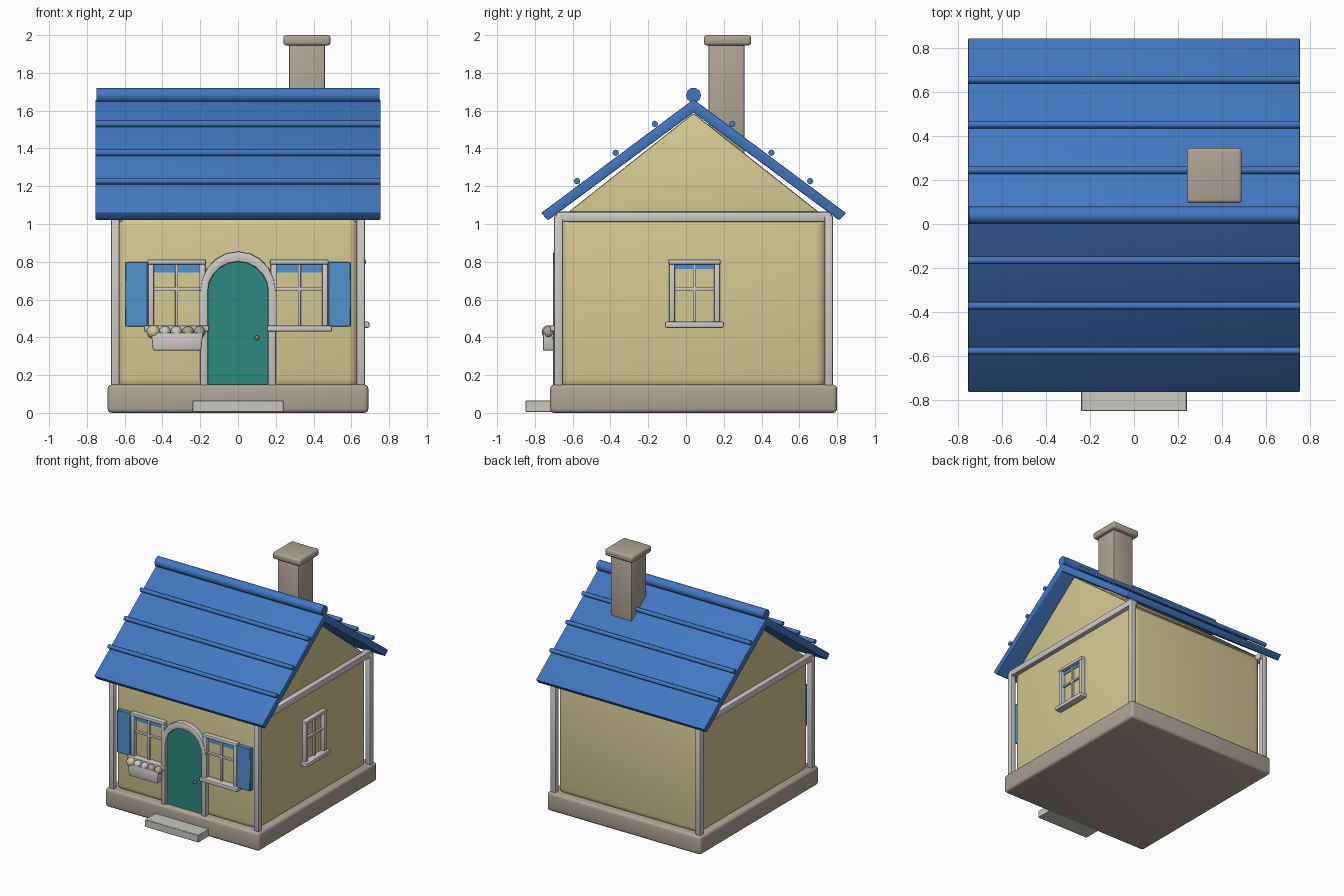
import bpy, bmesh, math
from mathutils import Vector, Matrix

if "Cube" in bpy.data.objects:
    bpy.data.objects.remove(bpy.data.objects["Cube"], do_unlink=True)


def material(name, r, g, b):
    m = bpy.data.materials.new(name)
    m.use_nodes = True
    m.diffuse_color = (r, g, b, 1)
    bsdf = m.node_tree.nodes["Principled BSDF"]
    bsdf.inputs["Base Color"].default_value = (r, g, b, 1)
    bsdf.inputs["Roughness"].default_value = 0.7
    return m


roof_blue = material("roof blue", 0.055, 0.185, 0.54)
cream = material("cream plaster", 0.66, 0.58, 0.29)
teal = material("door teal", 0.025, 0.25, 0.21)
white = material("white trim", 0.62, 0.60, 0.58)
stone = material("warm stone", 0.42, 0.37, 0.30)
pale = material("pale step stone", 0.58, 0.58, 0.53)
sky = material("shutter blue", 0.08, 0.29, 0.62)
bronze = material("bronze", 0.35, 0.20, 0.14)


def finish(name, bm, mat, bevel=0.0, segments=2, angle=40):
    if bevel:
        edges = [e for e in bm.edges if e.calc_face_angle(0) > math.radians(25)]
        bmesh.ops.bevel(bm, geom=edges, offset=bevel, segments=segments,
                        profile=0.5, affect='EDGES', clamp_overlap=True)
    bmesh.ops.recalc_face_normals(bm, faces=bm.faces)
    me = bpy.data.meshes.new(name)
    bm.to_mesh(me)
    bm.free()
    for p in me.polygons:
        p.use_smooth = True
    me.set_sharp_from_angle(angle=math.radians(angle))
    me.materials.append(mat)
    ob = bpy.data.objects.new(name, me)
    bpy.context.collection.objects.link(ob)
    return ob


def box(name, lo, hi, mat, bevel=0.0, segments=2):
    """Box between two opposite corners."""
    lo, hi = Vector(lo), Vector(hi)
    bm = bmesh.new()
    bmesh.ops.create_cube(bm, size=1)
    size = hi - lo
    size = Vector([abs(c) for c in size])
    bmesh.ops.scale(bm, vec=size, verts=bm.verts)
    bmesh.ops.translate(bm, vec=(lo + hi) / 2, verts=bm.verts)
    return finish(name, bm, mat, bevel, segments)


def prism(name, points, place, depth, mat, bevel=0.0):
    """Extrude an outline; place maps (u, v) to a 3D point."""
    bm = bmesh.new()
    face = bm.faces.new([bm.verts.new(place(u, v)) for u, v in points])
    out = bmesh.ops.extrude_face_region(bm, geom=[face])
    verts = [g for g in out["geom"] if isinstance(g, bmesh.types.BMVert)]
    bmesh.ops.translate(bm, vec=depth, verts=verts)
    return finish(name, bm, mat, bevel)


def rod(name, y, z, radius, half, sides, mat):
    """Cylinder lying along x."""
    bm = bmesh.new()
    bmesh.ops.create_cone(bm, cap_ends=True, segments=sides, radius1=radius, radius2=radius,
                          depth=2 * half, matrix=Matrix.Translation((0, y, z))
                          @ Matrix.Rotation(math.pi / 2, 4, 'Y'))
    return finish(name, bm, mat, angle=50)


def ball(name, centre, radius, mat):
    bm = bmesh.new()
    bmesh.ops.create_uvsphere(bm, u_segments=12, v_segments=8, radius=radius,
                              matrix=Matrix.Translation(centre))
    return finish(name, bm, mat, angle=60)


MID = 0.04               # depth of the ridge line
WALL_X, WALL_F, WALL_B = 0.64, -0.665, 0.745

# Foundation, step and walls
box("foundation", (-0.69, -0.72, 0), (0.69, 0.80, 0.15), stone, 0.022, 3)
box("front_step", (-0.24, -0.85, 0.005), (0.24, -0.68, 0.065), pale, 0.003, 1)
box("walls", (-WALL_X, WALL_F, 0.12), (WALL_X, WALL_B, 1.045), cream, 0.06, 4)
prism("gable", [(MID - 0.68, 1.05), (MID + 0.68, 1.05), (MID, 1.588)],
      lambda u, v: (-0.63, u, v), (1.26, 0, 0), cream, 0.012)

# Corner posts and gable beams
for sx, side in ((-1, "right"), (1, "left")):
    for y, end in ((-0.675, "front"), (0.755, "back")):
        box(f"{end}_{side}_post", (sx * 0.65 - 0.023, y - 0.023, 0.14),
            (sx * 0.65 + 0.023, y + 0.023, 1.045), white, 0.009)
    box(f"{side}_gable_beam", (sx * 0.61, -0.69, 1.01), (sx * 0.67, 0.77, 1.065), white, 0.012)

# Roof, ridge and battens
prism("roof", [(MID, 1.66), (MID - 0.807, 1.058), (MID - 0.77, 1.02), (MID, 1.59),
               (MID + 0.77, 1.02), (MID + 0.807, 1.058)],
      lambda u, v: (-0.755, u, v), (1.51, 0, 0), roof_blue, 0.006)
rod("ridge", MID, 1.682, 0.04, 0.75, 10, roof_blue)
for s, side in ((-1, "front"), (1, "back")):
    for i, (dy, z) in enumerate(((0.205, 1.53), (0.412, 1.377), (0.617, 1.227))):
        rod(f"{side}_batten_{i + 1}", MID + s * dy, z, 0.017, 0.755, 8, roof_blue)

# Chimney
box("chimney", (0.27, 0.12, 1.3), (0.46, 0.31, 1.96), stone, 0.008)
box("chimney_cap", (0.24, 0.095, 1.945), (0.49, 0.345, 2.0), stone, 0.016, 3)


def arch(half, spring, rise, base, steps=10):
    """Outline of an arch from its left foot to its right foot."""
    curve = [(-half * math.cos(math.pi * i / steps), spring + rise * math.sin(math.pi * i / steps))
             for i in range(steps + 1)]
    return [(-half, base)] + curve + [(half, base)]


# Door, surround and knob
front = lambda y: (lambda u, v: (u, y, v))
prism("door", arch(0.165, 0.64, 0.165, 0.14), front(-0.682), (0, 0.04, 0), teal)
prism("door_surround", arch(0.2, 0.645, 0.21, 0.14) + arch(0.16, 0.64, 0.16, 0.14)[::-1],
      front(-0.703), (0, 0.06, 0), white, 0.009)
ball("door_knob", (0.10, -0.695, 0.397), 0.013, bronze)


def window(name, half, place, pane_low):
    """Window in wall space: u along the wall, d outward, z up."""
    def bar(part, u0, u1, d0, d1, z0, z1, mat, bevel):
        box(f"{name}_{part}", place(u0, d0, z0), place(u1, d1, z1), mat, bevel)
    for s, side in ((-1, "first"), (1, "second")):
        bar(f"{side}_jamb", s * half, s * (half - 0.032), -0.02, 0.033, 0.45, 0.80, white, 0.008)
    bar("head", -half - 0.003, half + 0.003, -0.02, 0.037, 0.785, 0.813, white, 0.008)
    bar("sill", -half - 0.02, half + 0.02, -0.02, 0.055, 0.43 if half > 0.14 else 0.45,
        0.463 if half > 0.14 else 0.483, white, 0.008)
    bar("upright_muntin", -0.008, 0.008, -0.01, 0.018, 0.45, 0.79, white, 0.003)
    bar("cross_muntin", 0.02 - half, half - 0.02, -0.01, 0.018, 0.648, 0.664, white, 0.003)
    bar("pane_top", 0.02 - half, half - 0.02, -0.002, 0.005, pane_low, 0.79, sky, 0)


for cx, side in ((-0.325, "right"), (0.325, "left")):
    window(f"front_{side}_window", 0.152,
           lambda u, d, z, cx=cx: (cx + u, WALL_F - d, z), 0.742)
    s = math.copysign(1, cx)
    box(f"{side}_shutter", (s * 0.478, -0.698, 0.457), (s * 0.598, -0.655, 0.80), sky, 0.004, 1)
window("side_window", 0.135, lambda u, d, z: (WALL_X + d, 0.045 + u, z), 0.762)

# Flower box with blooms
prism("flower_box", [(-0.45, 0.33), (-0.195, 0.33), (-0.185, 0.425), (-0.46, 0.425)],
      front(-0.757), (0, 0.10, 0), white, 0.006)
for i, mat in enumerate((cream, white, pale, stone, stone)):
    ball(f"flower_{i + 1}", (-0.448 + 0.061 * i, -0.728, 0.428), 0.036 if i == 0 else 0.031, mat)
